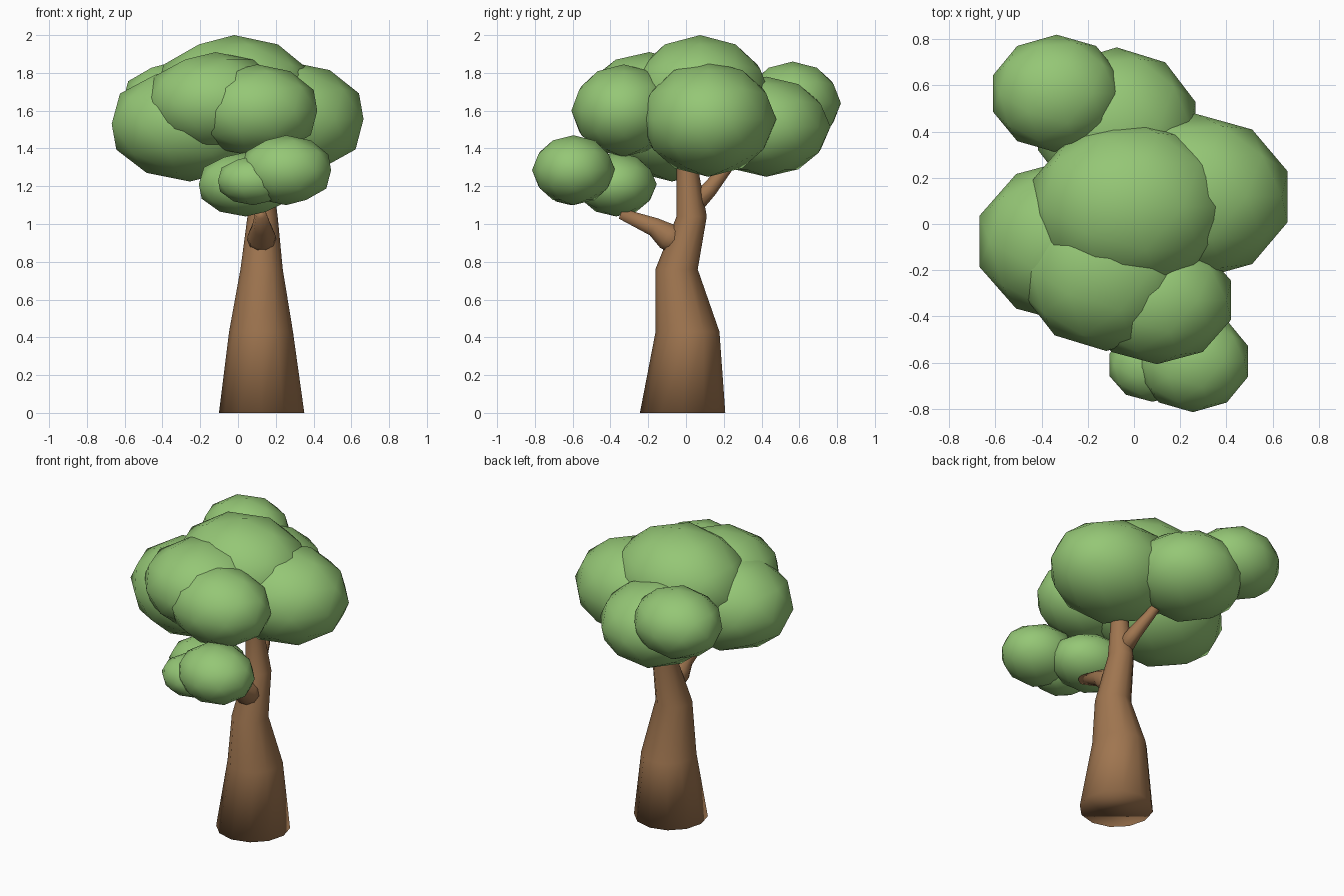
import bpy, bmesh, math
from mathutils import Vector

if "Cube" in bpy.data.objects:
    bpy.data.objects.remove(bpy.data.objects["Cube"])


def material(name, rgb):
    m = bpy.data.materials.new(name)
    m.diffuse_color = (*rgb, 1)
    m.use_nodes = True
    m.node_tree.nodes["Principled BSDF"].inputs["Base Color"].default_value = m.diffuse_color
    return m


bark = material("bark", (0.35, 0.18, 0.08))
leaf = material("leaf", (0.30, 0.57, 0.18))


def add_object(name, bm, mat):
    bmesh.ops.recalc_face_normals(bm, faces=bm.faces[:])
    for f in bm.faces:
        f.smooth = True
    me = bpy.data.meshes.new(name)
    bm.to_mesh(me)
    bm.free()
    me.materials.append(mat)
    ob = bpy.data.objects.new(name, me)
    bpy.context.collection.objects.link(ob)
    return ob


def limb(name, path, sides, level=False):
    """Tapered tube along (x, y, z, radius) points; level keeps rings horizontal."""
    bm = bmesh.new()
    pts = [Vector(p[:3]) for p in path]
    rings = []
    for i, p in enumerate(pts):
        d = pts[min(i + 1, len(pts) - 1)] - pts[max(i - 1, 0)]
        d = Vector((0, 0, 1)) if level else d.normalized()
        u = (Vector((1, 0, 0)) - d * d.x).normalized()
        v = d.cross(u)
        r = path[i][3]
        angles = [2 * math.pi * k / sides for k in range(sides)]
        rings.append([bm.verts.new(p + (u * math.cos(a) + v * math.sin(a)) * r) for a in angles])
    for a, b in zip(rings, rings[1:]):
        for k in range(sides):
            n = (k + 1) % sides
            bm.faces.new((a[k], a[n], b[n], b[k]))
    bm.faces.new(rings[0])
    bm.faces.new(rings[-1])
    return add_object(name, bm, bark)


# Trunk and its two branches
limb("trunk", [(0.125, -0.018, 0, 0.226), (0.122, 0.008, 0.43, 0.169),
               (0.125, -0.05, 0.76, 0.112), (0.13, 0.03, 1.04, 0.08),
               (0.12, 0.008, 1.29, 0.057), (0.12, 0.008, 1.36, 0.055)], 12, level=True)
limb("front_branch", [(0.125, -0.01, 0.89, 0.075), (0.125, -0.10, 0.935, 0.075),
                      (0.125, -0.17, 0.985, 0.052), (0.12, -0.345, 1.055, 0.03)], 10)
limb("back_branch", [(0.12, 0.04, 1.10, 0.055), (0.10, 0.12, 1.18, 0.045),
                     (0.05, 0.21, 1.29, 0.033), (0.01, 0.28, 1.40, 0.03)], 10)

# Foliage clumps: centre, then radii
clumps = {
    "top": ((-0.02, 0.075, 1.67), (0.44, 0.375, 0.33)),
    "right": ((0.265, 0.118, 1.555), (0.42, 0.36, 0.305)),
    "left": ((-0.255, -0.075, 1.53), (0.435, 0.36, 0.305)),
    "front_left": ((-0.12, -0.195, 1.64), (0.38, 0.355, 0.27)),
    "front_right": ((0.10, -0.33, 1.60), (0.336, 0.277, 0.245)),
    "back_left": ((-0.335, 0.565, 1.64), (0.29, 0.255, 0.22)),
    "back": ((-0.075, 0.425, 1.515), (0.358, 0.34, 0.265)),
    "low_right": ((0.255, -0.595, 1.285), (0.25, 0.22, 0.185)),
    "low_left": ((0.08, -0.61, 1.23), (0.195, 0.16, 0.13)),
    "low_middle": ((0.04, -0.37, 1.21), (0.26, 0.215, 0.17)),
}
for name, (centre, radii) in clumps.items():
    bm = bmesh.new()
    bmesh.ops.create_icosphere(bm, subdivisions=2, radius=1)
    bmesh.ops.scale(bm, vec=radii, verts=bm.verts)
    add_object("foliage_" + name, bm, leaf).location = centre
